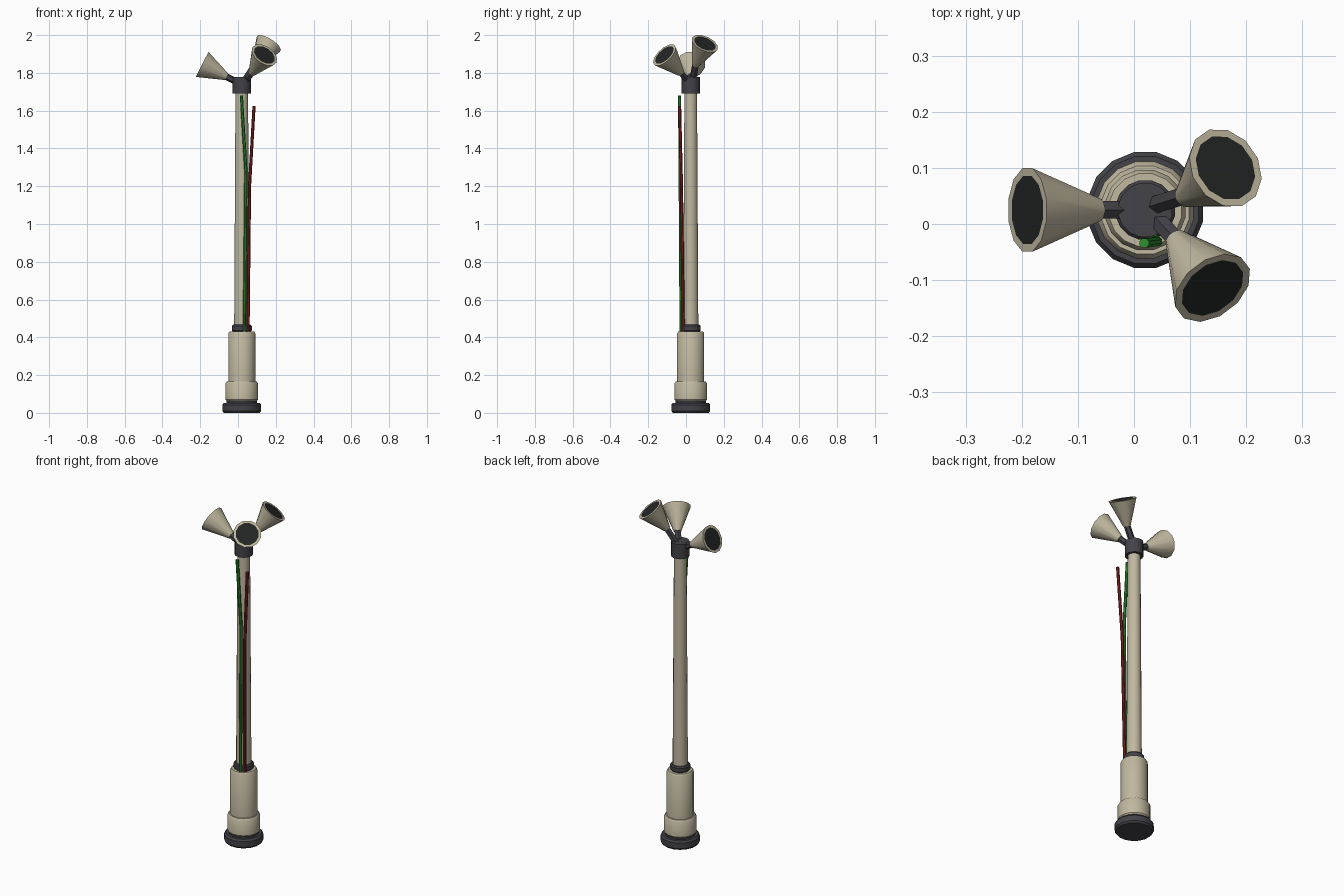
import bpy, bmesh, math
from mathutils import Vector

if "Cube" in bpy.data.objects:
    bpy.data.objects.remove(bpy.data.objects["Cube"])

CX, CY = 0.02, 0.025  # pole axis


def material(name, rgb):
    m = bpy.data.materials.new(name)
    m.diffuse_color = (*rgb, 1)
    m.use_nodes = True
    m.node_tree.nodes["Principled BSDF"].inputs["Base Color"].default_value = m.diffuse_color
    return m


BEIGE = material("warm beige", (0.53, 0.48, 0.35))
DARK = material("charcoal grey", (0.055, 0.054, 0.065))
BLACK = material("horn mouth black", (0.017, 0.018, 0.018))
RED = material("cable red", (0.25, 0.018, 0.018))
GREEN = material("cable green", (0.03, 0.28, 0.03))


def finish(bm, name, mats):
    bmesh.ops.recalc_face_normals(bm, faces=bm.faces)
    me = bpy.data.meshes.new(name)
    bm.to_mesh(me)
    bm.free()
    for m in mats:
        me.materials.append(m)
    ob = bpy.data.objects.new(name, me)
    bpy.context.collection.objects.link(ob)
    bpy.context.view_layer.objects.active = ob
    ob.select_set(True)
    bpy.ops.object.shade_smooth_by_angle(angle=math.radians(35))
    ob.select_set(False)
    return ob


def loft(name, rings, sides, mats, last_mat=0):
    """Skin a row of (centre, axis, radius) rings and cap both ends."""
    bm = bmesh.new()
    loops = []
    for c, axis, r in rings:
        q = Vector(axis).to_track_quat('Z', 'Y')
        loops.append([bm.verts.new(Vector(c) + q @ Vector((
            r * math.cos(2 * math.pi * (i + 0.5) / sides),
            r * math.sin(2 * math.pi * (i + 0.5) / sides), 0))) for i in range(sides)])
    for a, b in zip(loops, loops[1:]):
        for i in range(sides):
            j = (i + 1) % sides
            bm.faces.new((a[i], a[j], b[j], b[i]))
    bm.faces.new(loops[0])
    bm.faces.new(loops[-1]).material_index = last_mat
    return finish(bm, name, mats)


def turned(name, profile, mat, sides=16):
    """Round part on the pole axis from (radius, z) points."""
    return loft(name, [((CX, CY, z), (0, 0, 1), r) for r, z in profile], sides, [mat])


# Base, body and pole
turned("foot", [(0.097, 0), (0.105, 0.01), (0.105, 0.043), (0.097, 0.053)], DARK)
turned("foot_seal", [(0.082, 0.05), (0.082, 0.064)], DARK)
turned("lower_body", [(0.08, 0.06), (0.088, 0.07), (0.088, 0.155), (0.08, 0.167)], BEIGE)
turned("upper_body", [(0.073, 0.16), (0.073, 0.42), (0.066, 0.432)], BEIGE)
turned("collar", [(0.049, 0.43), (0.054, 0.437), (0.054, 0.46), (0.048, 0.467)], DARK)
turned("pole", [(0.041, 0.46), (0.034, 1.7)], BEIGE)
turned("pole_cap", [(0.049, 1.692), (0.049, 1.778)], DARK)

# Three horns: mouth centre, azimuth, elevation, mouth radius, arm start
horns = [
    ("left", (-0.19, 0.025, 1.845), 180, 27, 0.077, (-0.005, 0.025, 1.752)),
    ("back", (0.163, 0.10, 1.955), 35, 52, 0.075, (0.03, 0.032, 1.752)),
    ("front", (0.14, -0.114, 1.895), -53, 41, 0.076, (0.035, 0.015, 1.752)),
]
for side, mouth, az, el, r, start in horns:
    a, e = math.radians(az), math.radians(el)
    n = Vector((math.cos(e) * math.cos(a), math.cos(e) * math.sin(a), math.sin(e)))
    mouth, start = Vector(mouth), Vector(start)
    throat = mouth - n * 0.145
    loft(side + "_horn", [(throat, n, 0.02), (mouth, n, r), (mouth, n, r * 0.82)],
         12, [BEIGE, BLACK], 1)
    arm = throat + n * 0.01 - start
    loft(side + "_horn_arm", [(start, arm, 0.018), (start + arm, arm, 0.018)], 6, [DARK])

# Loose cables with one bend each
cables = [
    ("green_cable", GREEN, [(0.034, -0.026, 0.425), (0.042, -0.031, 1.28), (0.018, -0.034, 1.68)]),
    ("red_cable", RED, [(0.053, -0.014, 0.425), (0.061, -0.024, 1.2), (0.085, -0.034, 1.625)]),
]
for name, mat, pts in cables:
    loft(name, [(p, (0, 0, 1), 0.009) for p in pts], 8, [mat])
